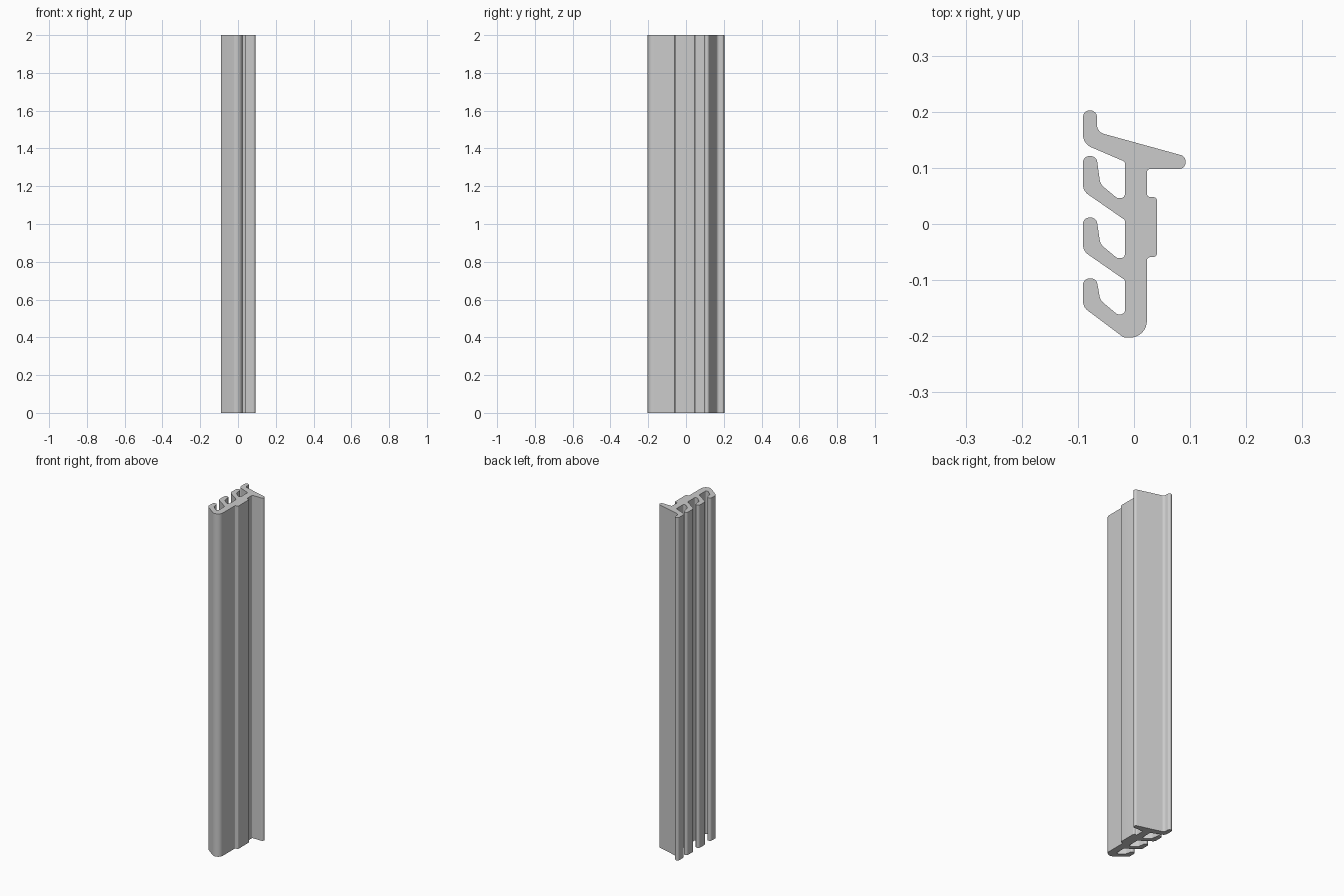
import bpy
import bmesh
from math import sin, tan
from mathutils import Vector

if "Cube" in bpy.data.objects:
    bpy.data.objects.remove(bpy.data.objects["Cube"], do_unlink=True)

LENGTH = 2.0
STEPS = 8          # segments per rounded corner
WEB = -0.016       # inner face of the central web
OUT = -0.091       # outer face of the hooks


def rounded(corners):
    """Replace each (x, y, radius) corner by a tangent arc."""
    pts = []
    for i, (x, y, r) in enumerate(corners):
        p = Vector((x, y))
        a = (Vector(corners[i - 1][:2]) - p).normalized()
        b = (Vector(corners[(i + 1) % len(corners)][:2]) - p).normalized()
        half = a.angle(b) / 2
        centre = p + (a + b).normalized() * (r / sin(half))
        start = (p + a * (r / tan(half)) - centre).normalized()
        end = (p + b * (r / tan(half)) - centre).normalized()
        for k in range(STEPS + 1):
            pts.append(centre + start.slerp(end, k / STEPS) * r)
    return pts


def hook(base, tip):
    """Pocket floor, rounded finger and outer bend of one hook."""
    return [
        (WEB, base + 0.046, 0.008),
        (-0.030, base + 0.046, 0.010),
        (-0.060, base + 0.071, 0.020),
        (-0.067, tip, 0.0115),
        (OUT, tip, 0.0115),
        (OUT, base + 0.059, 0.022),
    ]


# Right side: web, raised pad and sloping flange
corners = [
    (0.023, -0.2025, 0.030),
    (0.023, -0.059, 0.006),
    (0.041, -0.059, 0.007),
    (0.041, 0.048, 0.007),
    (0.023, 0.048, 0.006),
    (0.023, 0.098, 0.006),
    (0.092, 0.098, 0.012),
    (0.092, 0.1205, 0.012),
]
# Top lip
corners += [
    (-0.066, 0.164, 0.017),
    (-0.066, 0.2025, 0.0122),
    (OUT, 0.2025, 0.0122),
    (OUT, 0.143, 0.025),
    (WEB, 0.111, 0.006),
]
# Three hooks down the left side
corners += hook(0, 0.121) + [(WEB, 0.007, 0.006)]
corners += hook(-0.107, 0.0115) + [(WEB, -0.100, 0.006)]
corners += hook(-0.207, -0.097) + [(-0.018, -0.2025, 0.015)]

# Extrude the profile
bm = bmesh.new()
floor = bm.faces.new([bm.verts.new((p.x, p.y, 0)) for p in rounded(corners)])
result = bmesh.ops.extrude_face_region(bm, geom=[floor], use_keep_orig=True)
top = [v for v in result["geom"] if isinstance(v, bmesh.types.BMVert)]
bmesh.ops.translate(bm, verts=top, vec=(0, 0, LENGTH))
bmesh.ops.recalc_face_normals(bm, faces=bm.faces)
mesh = bpy.data.meshes.new("hooked_strip")
bm.to_mesh(mesh)
bm.free()
strip = bpy.data.objects.new("hooked_strip", mesh)
bpy.context.collection.objects.link(strip)

# Plain grey
grey = bpy.data.materials.new("plain grey")
grey.use_nodes = True
colour = (0.6, 0.6, 0.6, 1)
grey.diffuse_color = colour
grey.node_tree.nodes["Principled BSDF"].inputs["Base Color"].default_value = colour
mesh.materials.append(grey)

bpy.ops.object.select_all(action="DESELECT")
strip.select_set(True)
bpy.context.view_layer.objects.active = strip
bpy.ops.object.shade_smooth_by_angle(angle=0.5)
